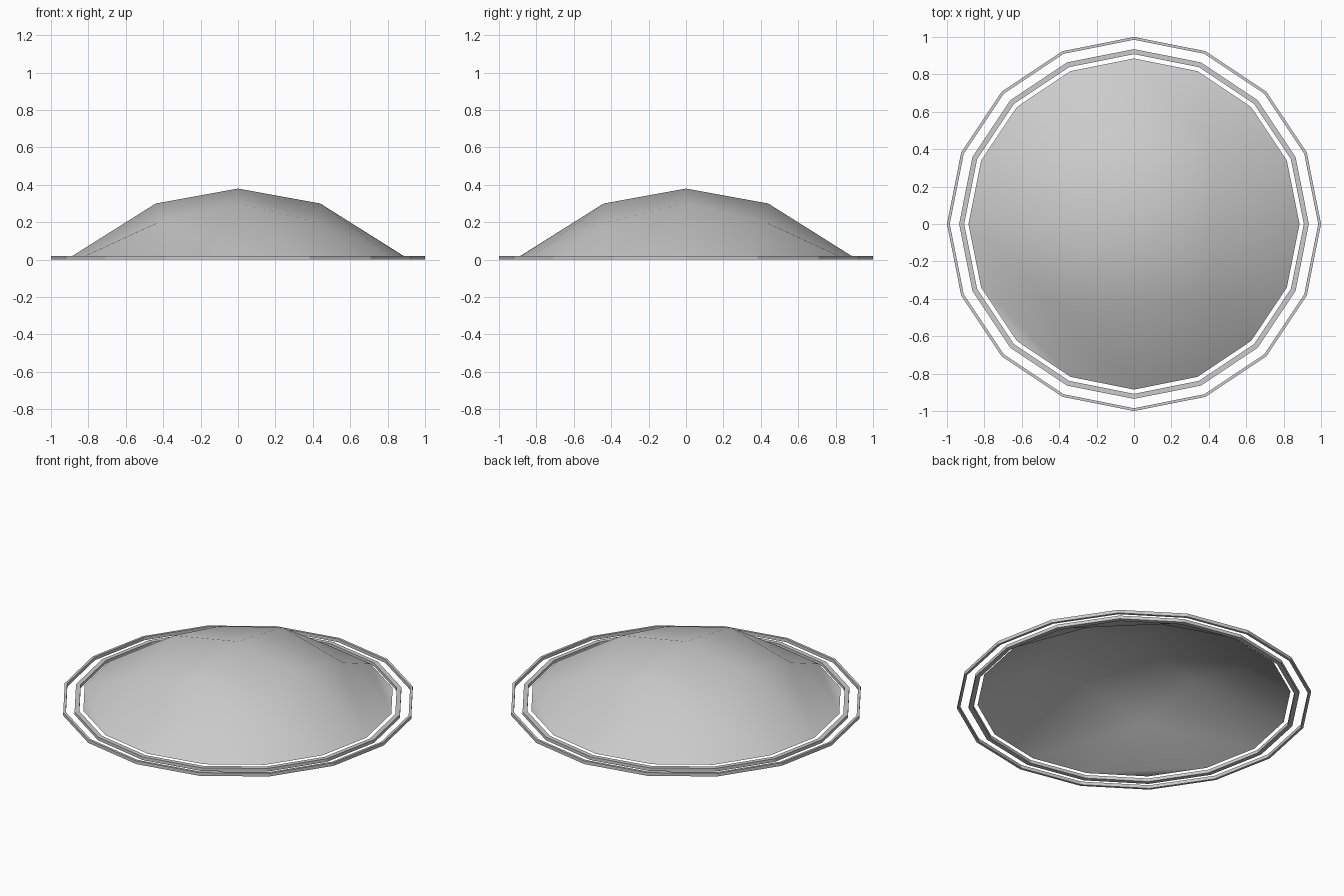
import bpy, bmesh, math

old = bpy.data.objects.get("Cube")
if old:
    bpy.data.objects.remove(old, do_unlink=True)

SIDES = 16
RIM_HEIGHT = 0.02
DOME_RADIUS = 0.885

grey = bpy.data.materials.new("light_grey")
grey.use_nodes = True
grey.diffuse_color = (0.6, 0.6, 0.6, 1)
grey.node_tree.nodes["Principled BSDF"].inputs["Base Color"].default_value = (0.6, 0.6, 0.6, 1)


def add_object(name, bm, smooth):
    mesh = bpy.data.meshes.new(name)
    bm.to_mesh(mesh)
    bm.free()
    mesh.materials.append(grey)
    for poly in mesh.polygons:
        poly.use_smooth = smooth
    obj = bpy.data.objects.new(name, mesh)
    bpy.context.collection.objects.link(obj)
    return obj


def dome_point(u, v):
    """Bend a square grid point into the round, raised cap."""
    if abs(u) > 0.99:
        a = v * math.pi / 4
        return (math.copysign(DOME_RADIUS, u) * math.cos(a), DOME_RADIUS * math.sin(a), RIM_HEIGHT)
    if abs(v) > 0.99:
        a = u * math.pi / 4
        return (DOME_RADIUS * math.sin(a), math.copysign(DOME_RADIUS, v) * math.cos(a), RIM_HEIGHT)
    steps = round(2 * abs(u)) + round(2 * abs(v))
    scale = (0, 0.88, 0.85)[steps]
    return (u * scale, v * scale, (0.38, 0.30, 0.20)[steps])


# Dome: open 4 x 4 grid cap, every cell split along the same diagonal
bm = bmesh.new()
bmesh.ops.create_grid(bm, x_segments=4, y_segments=4, size=1)
for face in list(bm.faces):
    corners = sorted(face.verts, key=lambda p: p.co.x - p.co.y)
    bmesh.utils.face_split(face, corners[0], corners[-1])
for vert in bm.verts:
    vert.co = dome_point(vert.co.x, vert.co.y)
add_object("dome", bm, True)


# Rings: a rectangular section swept round the sixteen corners
def add_ring(name, inner, outer):
    bm = bmesh.new()
    section = [(inner, 0), (outer, 0), (outer, RIM_HEIGHT), (inner, RIM_HEIGHT)]
    loops = []
    for i in range(SIDES):
        a = 2 * math.pi * i / SIDES
        loops.append([bm.verts.new((r * math.cos(a), r * math.sin(a), z)) for r, z in section])
    for i in range(SIDES):
        here, there = loops[i], loops[(i + 1) % SIDES]
        for j in range(4):
            k = (j + 1) % 4
            bm.faces.new((here[j], there[j], there[k], here[k]))
    bmesh.ops.recalc_face_normals(bm, faces=bm.faces)
    add_object(name, bm, False)


add_ring("inner_ring", 0.908, 0.935)
add_ring("outer_ring", 0.985, 1.0)
